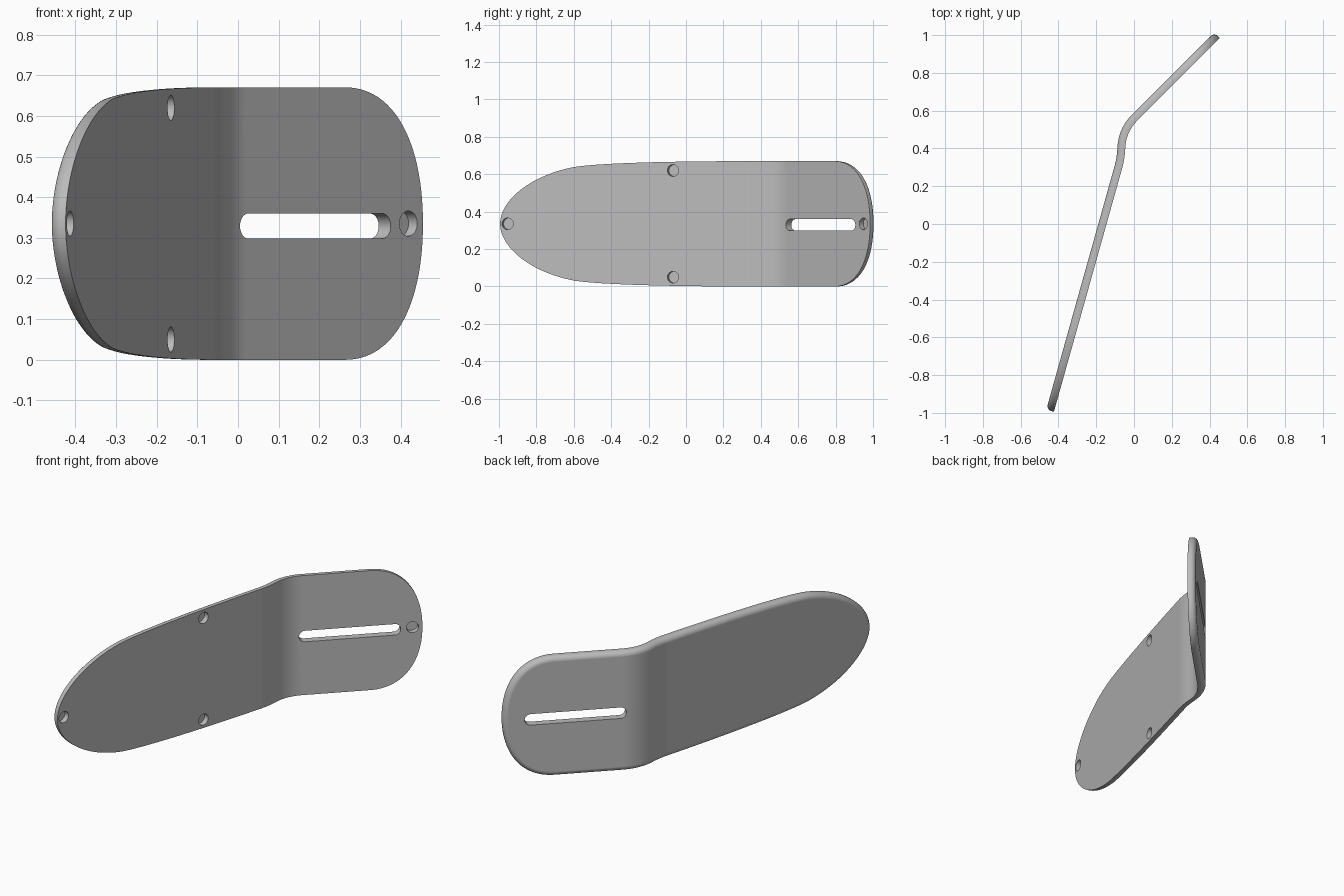
import bpy, bmesh, math
from mathutils import Vector, geometry

cube = bpy.data.objects.get("Cube")
if cube:
    bpy.data.objects.remove(cube)

THICK, ROUND, HALF = 0.042, 0.028, 0.335

grey = bpy.data.materials.new("plain grey")
grey.use_nodes = True
colour = (0.5, 0.5, 0.5, 1)
grey.diffuse_color = colour
grey.node_tree.nodes["Principled BSDF"].inputs["Base Color"].default_value = colour

# Bend path of the front face: stations hold (distance, position, normal)
angle, pos, dist = math.radians(74.34), Vector((-0.424, -0.994, 0)), 0.0
stations = []


def add_station():
    stations.append((dist, pos.copy(), Vector((-math.sin(angle), math.cos(angle), 0))))


add_station()
for length, turn, steps in ((1.335, 0, 1), (0.1, 11.85, 8), (0.02, 0, 1),
                            (0.153, -41.2, 16), (0.62, 0, 1)):
    for i in range(steps):
        half_turn = math.radians(turn) / steps / 2
        angle += half_turn
        pos += Vector((math.cos(angle), math.sin(angle), 0)) * (length / steps)
        angle += half_turn
        dist += length / steps
        add_station()
LENGTH = dist


def place(s, d, z, first=None):
    """Map flat plate coordinates onto the bent path."""
    if first is None:
        first = 0
        while first < len(stations) - 2 and s > stations[first + 1][0]:
            first += 1
    (s0, p0, n0), (s1, p1, n1) = stations[first:first + 2]
    f = (s - s0) / (s1 - s0)
    return p0.lerp(p1, f) + (n0 + (n1 - n0) * f) * d + Vector((0, 0, z + HALF))


def make_object(name, bm):
    bmesh.ops.recalc_face_normals(bm, faces=bm.faces)
    mesh = bpy.data.meshes.new(name)
    bm.to_mesh(mesh)
    bm.free()
    obj = bpy.data.objects.new(name, mesh)
    bpy.context.collection.objects.link(obj)
    mesh.materials.append(grey)
    return obj


def loft(rings):
    """Join closed rings of points and cap both ends."""
    bm = bmesh.new()
    loops = [[bm.verts.new(p) for p in ring] for ring in rings]
    for a, b in zip(loops, loops[1:]):
        for i in range(len(a)):
            j = (i + 1) % len(a)
            bm.faces.new((a[i], a[j], b[j], b[i]))
    bm.faces.new(loops[0])
    bm.faces.new(loops[-1])
    return bm


# Outline of the flat plate: long rounded tip, nearly straight sides, rounded square end
def bezier(*points, count=20):
    return geometry.interpolate_bezier(*[Vector(p) for p in points], count)


upper = bezier((0, 0), (0, 0.13), (0.18, 0.265), (0.42, 0.305), count=28)
upper += bezier((0.42, 0.305), (0.58, 0.327), (1.0, HALF), (1.35, HALF))[1:]
upper += bezier((LENGTH - 0.27, HALF), (LENGTH - 0.1, HALF), (LENGTH, 0.2),
                (LENGTH, 0), count=28)
outline = upper + [Vector((p.x, -p.y)) for p in reversed(upper[1:-1])]

inward = []
for i, p in enumerate(outline):
    t = (outline[(i + 1) % len(outline)] - outline[i - 1]).normalized()
    inward.append(Vector((t.y, -t.x)))

# Square front edge, rounded back edge
levels = [(0, 0)]
for i in range(9):
    a = math.pi / 2 * i / 8
    levels.append((ROUND * (1 - math.cos(a)), THICK - ROUND + ROUND * math.sin(a)))
rings = []
for inset, depth in levels:
    ring = [p + n * inset for p, n in zip(outline, inward)]
    rings.append([(p.x, depth, p.y) for p in ring])
bm = loft(rings)

# Slice across the bends, then fold the plate
for s, _, _ in stations[1:-1]:
    bmesh.ops.bisect_plane(bm, geom=bm.verts[:] + bm.edges[:] + bm.faces[:], dist=1e-6,
                           plane_co=(s, 0, 0), plane_no=(1, 0, 0))
for v in bm.verts:
    v.co = place(*v.co)
plate = make_object("bent_plate", bm)


# Cutters: through slot and shallow round recesses
def cutter(name, start, end, z, radius, depth, first):
    points = []
    for i in range(40):
        a = math.pi / 2 + 2 * math.pi * (i + 0.5) / 40
        centre = start if i < 20 else end
        points.append((centre + radius * math.cos(a), z + radius * math.sin(a)))
    obj = make_object(name, loft([[place(s, d, h, first) for s, h in points]
                                  for d in (-0.03, depth)]))
    obj.hide_render = True
    return obj


last = len(stations) - 2
cutters = [
    cutter("slot_cutter", LENGTH - 0.606, LENGTH - 0.143, -0.006, 0.031, 0.1, last),
    cutter("end_recess_cutter", LENGTH - 0.051, LENGTH - 0.051, 0, 0.031, 0.03, last),
    cutter("tip_recess_cutter", 0.042, 0.042, 0, 0.031, 0.03, 0),
    cutter("upper_recess_cutter", 0.96, 0.96, 0.285, 0.031, 0.03, 0),
    cutter("lower_recess_cutter", 0.96, 0.96, -0.285, 0.031, 0.03, 0),
]
bpy.ops.object.select_all(action="DESELECT")
bpy.context.view_layer.objects.active = plate
plate.select_set(True)
for c in cutters:
    mod = plate.modifiers.new(c.name, "BOOLEAN")
    mod.operation, mod.solver, mod.object = "DIFFERENCE", "EXACT", c
    bpy.ops.object.modifier_apply(modifier=mod.name)
for c in cutters:
    bpy.data.objects.remove(c)

# Smooth the rounded edge and bends, keep flat faces flat
bpy.ops.object.shade_smooth_by_angle(angle=math.radians(30))
weighted = plate.modifiers.new("even_shading", "WEIGHTED_NORMAL")
weighted.keep_sharp = True
